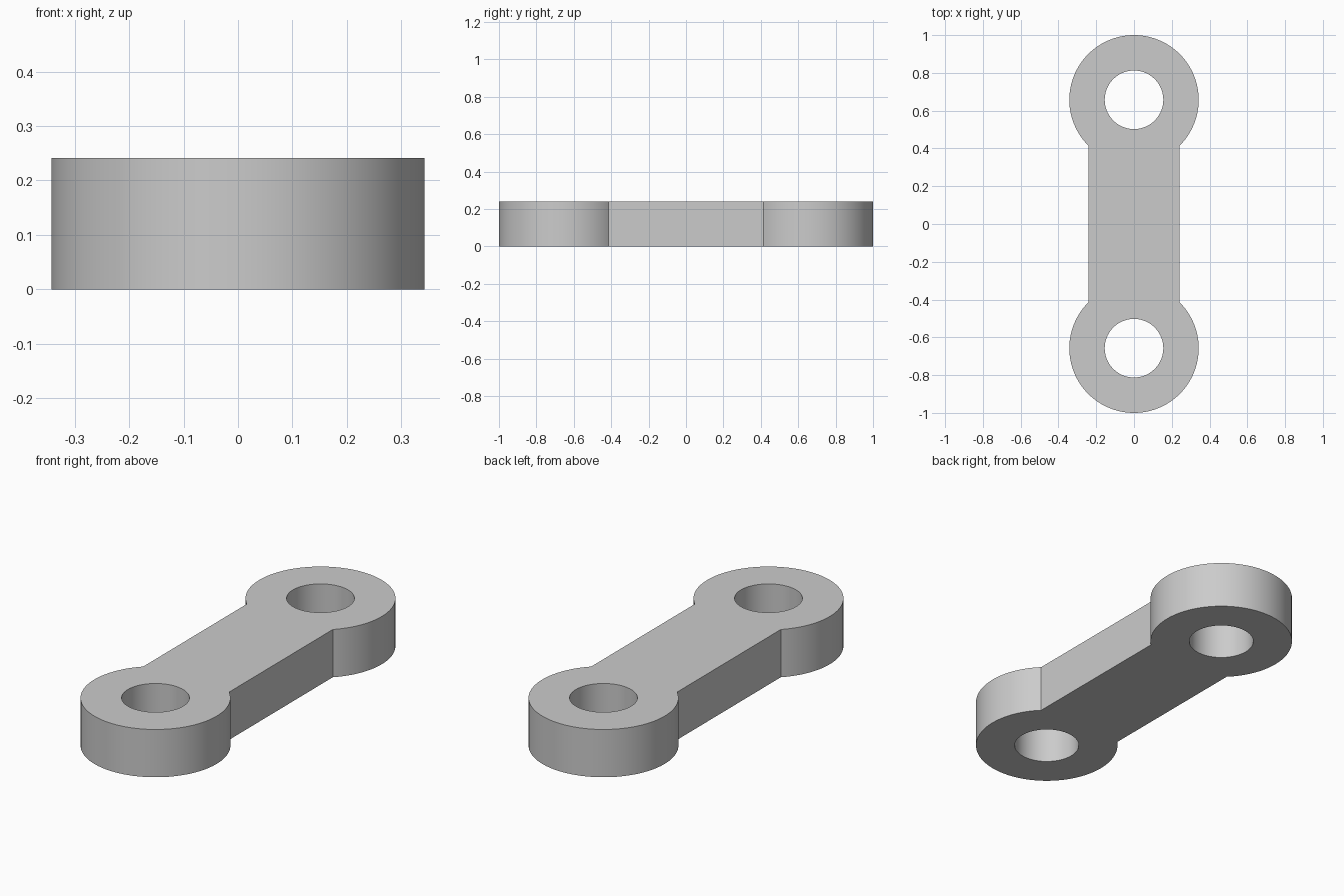
import bpy, bmesh
from math import sin, cos, pi, asin, radians

cube = bpy.data.objects.get("Cube")
if cube:
    bpy.data.objects.remove(cube, do_unlink=True)

HEIGHT = 0.241
EYE_R, HOLE_R = 0.3425, 0.155
EYE_Y = 1 - EYE_R
BAR_HALF = 0.24
ARC_STEPS, NECK_STEPS = 96, 24

grey = bpy.data.materials.new("plain grey")
grey.use_nodes = True
colour = (0.6, 0.6, 0.6, 1)
grey.diffuse_color = colour
grey.node_tree.nodes["Principled BSDF"].inputs["Base Color"].default_value = colour

bm = bmesh.new()
neck = asin(BAR_HALF / EYE_R)      # half angle of the opening towards the bar
neck_depth = EYE_R * cos(neck)


def eye_end(side):
    """Flat ring around one hole; returns its edge vertices along the neck."""
    # angles are measured from the direction pointing at the bar
    angles = [-neck + 2 * neck * i / NECK_STEPS for i in range(NECK_STEPS)]
    angles += [neck + 2 * (pi - neck) * i / ARC_STEPS for i in range(ARC_STEPS)]
    outer, inner = [], []
    for i, a in enumerate(angles):
        r = neck_depth / cos(a) if i < NECK_STEPS else EYE_R
        for ring, radius in ((outer, r), (inner, HOLE_R)):
            ring.append(bm.verts.new((side * radius * sin(a),
                                      side * (EYE_Y - radius * cos(a)), 0)))
    for i in range(len(angles)):
        j = (i + 1) % len(angles)
        bm.faces.new((outer[i], outer[j], inner[j], inner[i]))
    return outer[:NECK_STEPS + 1]


# Two eyes joined by the straight bar
back_neck, front_neck = eye_end(1), eye_end(-1)
bm.faces.new(back_neck + front_neck)

# Raise the flat outline to full thickness
plate = bm.faces[:]
raised = bmesh.ops.extrude_face_region(bm, geom=plate, use_keep_orig=True)
top = [v for v in raised["geom"] if isinstance(v, bmesh.types.BMVert)]
bmesh.ops.translate(bm, verts=top, vec=(0, 0, HEIGHT))
bmesh.ops.recalc_face_normals(bm, faces=bm.faces[:])

mesh = bpy.data.meshes.new("link_bar")
bm.to_mesh(mesh)
bm.free()
mesh.materials.append(grey)
link = bpy.data.objects.new("link_bar", mesh)
bpy.context.collection.objects.link(link)

# Smooth the round walls, keep the rims and necks crisp
bpy.ops.object.select_all(action="DESELECT")
link.select_set(True)
bpy.context.view_layer.objects.active = link
bpy.ops.object.shade_smooth_by_angle(angle=radians(30))
